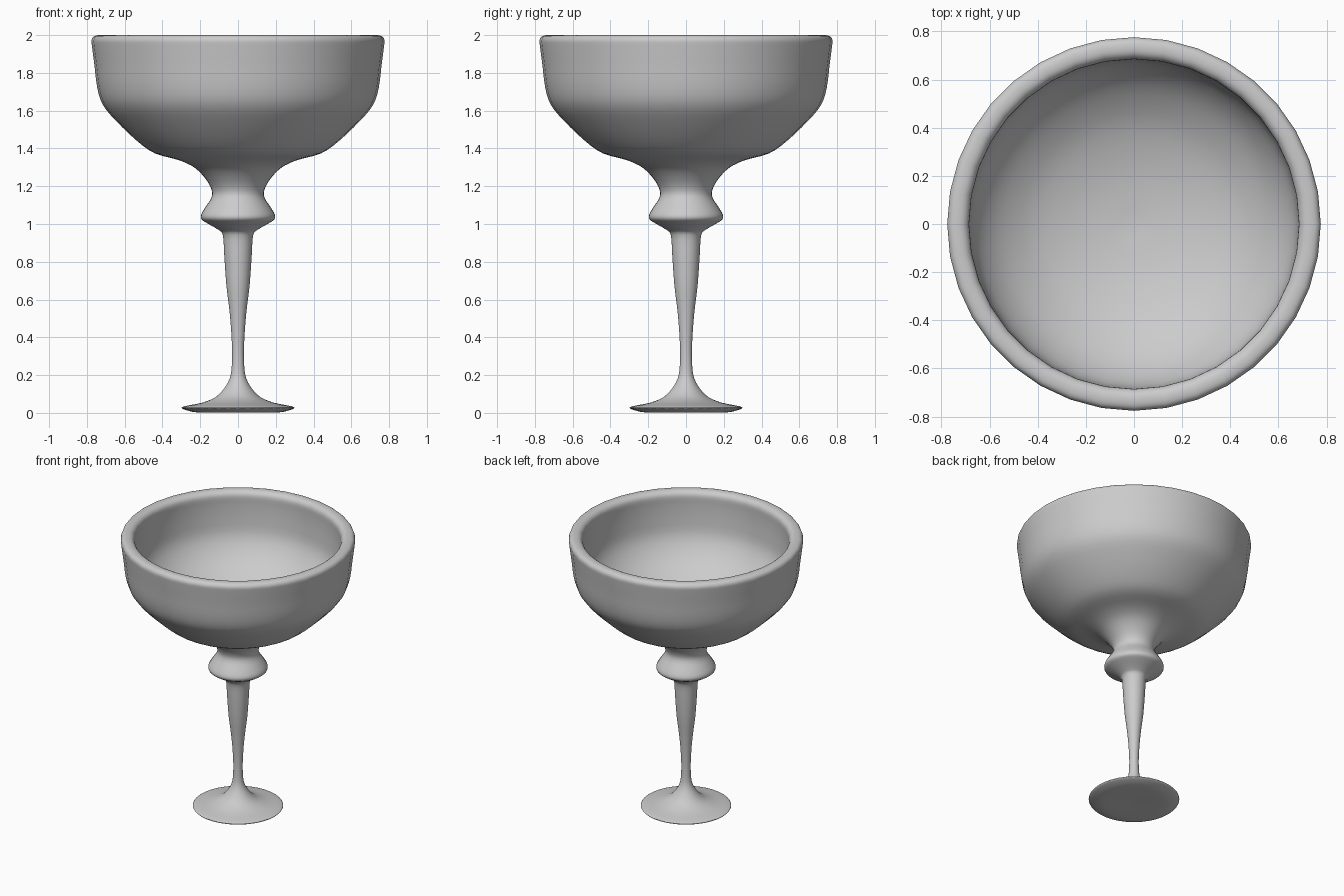
import bpy, bmesh
from math import tau
from mathutils import Vector

if "Cube" in bpy.data.objects:
    bpy.data.objects.remove(bpy.data.objects["Cube"])

SEGMENTS = 36

# Half profiles as (radius, height)
FOOT_AND_STEM = [
    (0.0, 0.006), (0.12, 0.003), (0.22, 0.003), (0.275, 0.015), (0.3, 0.028), (0.27, 0.038),
    (0.19, 0.054), (0.12, 0.083), (0.073, 0.13), (0.043, 0.185), (0.033, 0.25),
    (0.032, 0.36), (0.043, 0.52), (0.062, 0.68), (0.073, 0.84), (0.08, 0.94)]
KNOP = [(0.105, 0.97), (0.165, 1.005), (0.193, 1.025), (0.195, 1.05),
        (0.172, 1.09), (0.143, 1.135), (0.138, 1.175)]
BOWL_OUTSIDE = [
    (0.165, 1.23), (0.225, 1.295), (0.31, 1.337), (0.44, 1.374), (0.535, 1.44),
    (0.645, 1.545), (0.715, 1.63), (0.745, 1.72), (0.76, 1.84), (0.773, 1.94)]
RIM = [(0.775, 1.975), (0.76, 1.995), (0.73, 2.0), (0.703, 1.992), (0.686, 1.965)]
BOWL_INSIDE = [(0.687, 1.9), (0.684, 1.8), (0.668, 1.68), (0.6, 1.57),
               (0.5, 1.485), (0.38, 1.42), (0.2, 1.37), (0.0, 1.35)]


def smooth_profile(points, steps=3):
    """Catmull-Rom curve through the profile points."""
    p = [Vector((r, 0, z)) for r, z in points]
    p = [p[0]] + p + [p[-1]]
    out = []
    for a, b, c, d in zip(p, p[1:], p[2:], p[3:]):
        for i in range(steps):
            t = i / steps
            out.append(0.5 * (2 * b + (c - a) * t + (2 * a - 5 * b + 4 * c - d) * t ** 2
                              + (3 * b - a - 3 * c + d) * t ** 3))
    return out + [p[-1]]


def lathe(name, points):
    bm = bmesh.new()
    verts = [bm.verts.new((max(v.x, 0), 0, v.z)) for v in smooth_profile(points)]
    edges = [bm.edges.new(pair) for pair in zip(verts, verts[1:])]
    bmesh.ops.spin(bm, geom=verts + edges, cent=(0, 0, 0), axis=(0, 0, 1),
                   angle=tau, steps=SEGMENTS, use_duplicate=False)
    bmesh.ops.remove_doubles(bm, verts=bm.verts, dist=1e-4)
    bmesh.ops.recalc_face_normals(bm, faces=bm.faces)
    for face in bm.faces:
        face.smooth = True
    mesh = bpy.data.meshes.new(name)
    bm.to_mesh(mesh)
    bm.free()
    obj = bpy.data.objects.new(name, mesh)
    bpy.context.collection.objects.link(obj)
    return obj


# One continuous turned body: foot, stem, knop, bowl and rolled rim
lathe("goblet", FOOT_AND_STEM + KNOP + BOWL_OUTSIDE + RIM + BOWL_INSIDE)
